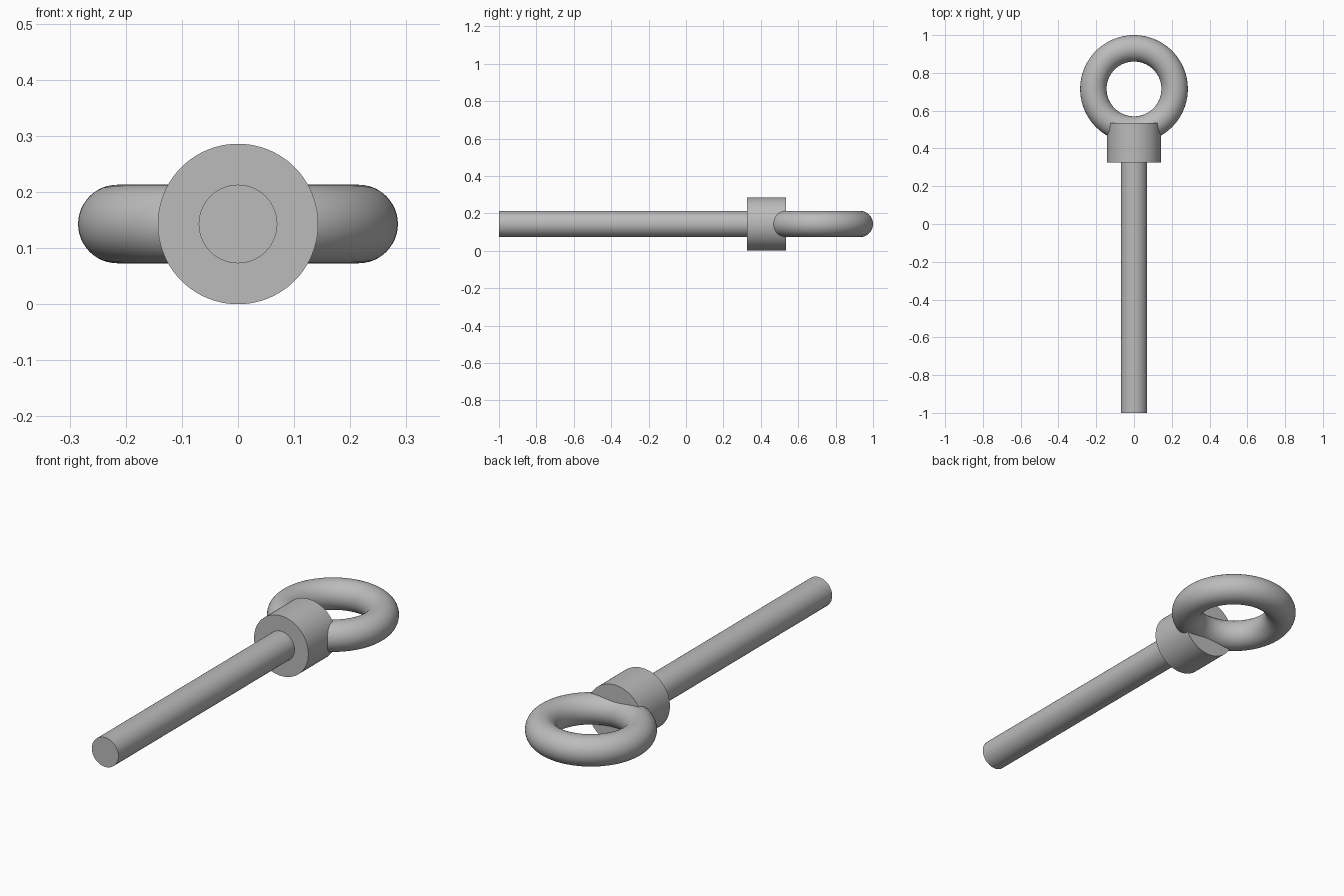
import bpy
from math import pi, radians

if "Cube" in bpy.data.objects:
    bpy.data.objects.remove(bpy.data.objects["Cube"], do_unlink=True)

AXIS_Z = 0.143      # height of the bolt axis
COLLAR_R = 0.143
WIRE_R = 0.07       # shank radius and ring thickness radius
RING_R = 0.215      # ring centreline radius

steel = bpy.data.materials.new("plain_grey_steel")
steel.use_nodes = True
grey = (0.5, 0.5, 0.5, 1)
steel.diffuse_color = grey
steel.node_tree.nodes["Principled BSDF"].inputs["Base Color"].default_value = grey


def finish(name):
    obj = bpy.context.object
    obj.name = name
    obj.data.materials.append(steel)
    bpy.ops.object.shade_smooth_by_angle(angle=radians(35))
    return obj


def rod(name, radius, y0, y1):
    """Cylinder lying along y."""
    bpy.ops.mesh.primitive_cylinder_add(
        vertices=96, radius=radius, depth=y1 - y0,
        location=(0, (y0 + y1) / 2, AXIS_Z), rotation=(pi / 2, 0, 0))
    return finish(name)


# Shank and collar
rod("shank", WIRE_R, -1, 0.33)
rod("collar", COLLAR_R, 0.325, 0.535)

# Lifting ring, lying flat and sunk into the collar
bpy.ops.mesh.primitive_torus_add(
    major_radius=RING_R, minor_radius=WIRE_R, major_segments=128, minor_segments=48,
    location=(0, 1 - RING_R - WIRE_R, AXIS_Z))
finish("ring")
